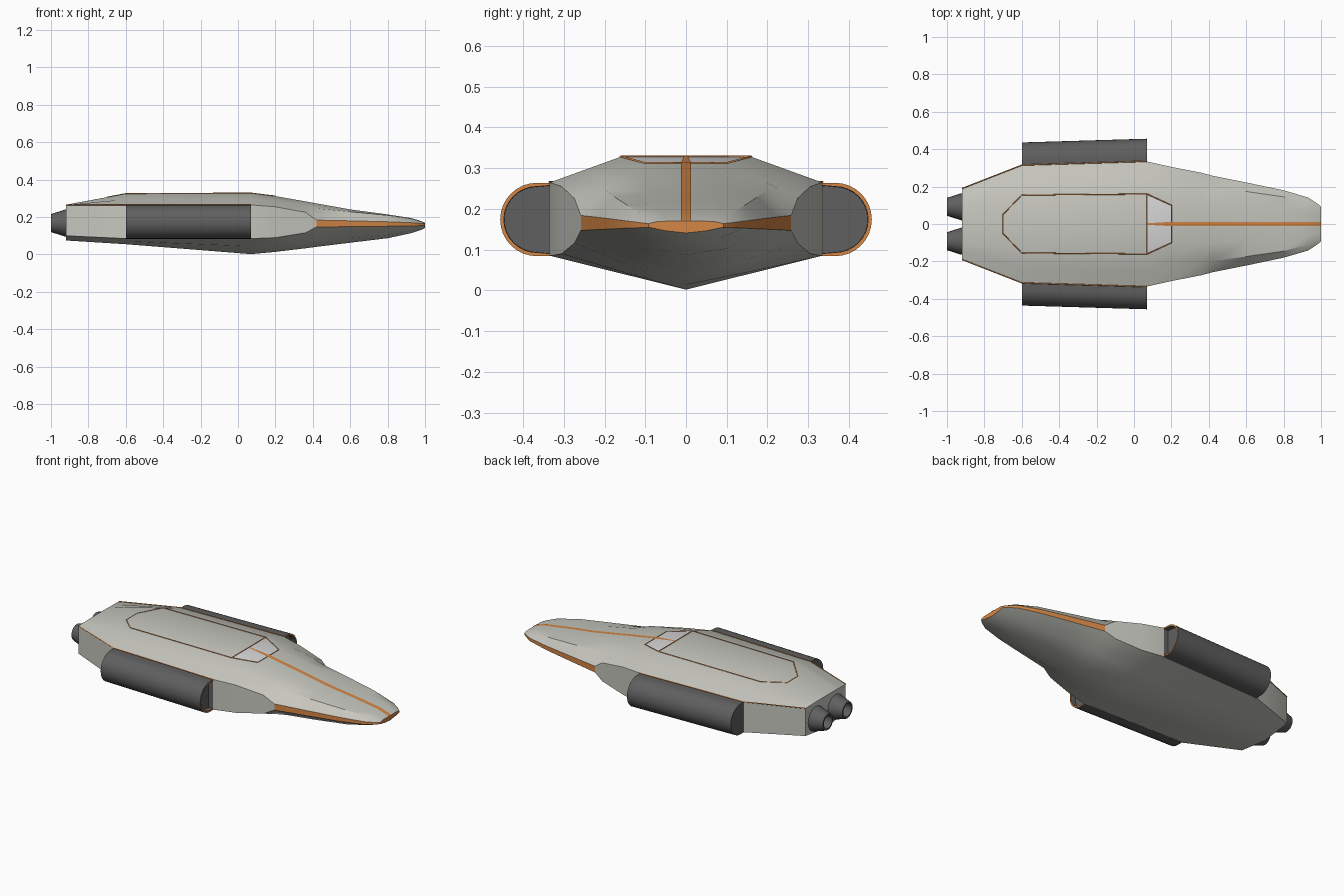
import bpy, bmesh, math

if "Cube" in bpy.data.objects:
    bpy.data.objects.remove(bpy.data.objects["Cube"])


def mat(name, rgb):
    m = bpy.data.materials.new(name)
    m.diffuse_color = (*rgb, 1)
    m.use_nodes = True
    m.node_tree.nodes["Principled BSDF"].inputs["Base Color"].default_value = m.diffuse_color
    return m


HULL = mat("hull_grey", (0.57, 0.57, 0.52))
DARK = mat("engine_dark", (0.115, 0.115, 0.115))
ORANGE = mat("orange_trim", (0.66, 0.24, 0.06))
GLASS = mat("canopy_pale", (0.68, 0.68, 0.69))


def finish(name, bm, mats, angle=28):
    me = bpy.data.meshes.new(name)
    bm.to_mesh(me)
    bm.free()
    ob = bpy.data.objects.new(name, me)
    bpy.context.collection.objects.link(ob)
    for m in mats:
        me.materials.append(m)
    bpy.ops.object.select_all(action='DESELECT')
    ob.select_set(True)
    bpy.context.view_layer.objects.active = ob
    bpy.ops.object.shade_smooth_by_angle(angle=math.radians(angle))
    return ob


def loft(bm, rings):
    """Closed loft with end caps; returns (side faces by ring, caps)."""
    vs = [[bm.verts.new(p) for p in r] for r in rings]
    n = len(vs[0])
    sides = [[bm.faces.new((a[i], a[(i + 1) % n], b[(i + 1) % n], b[i])) for i in range(n)]
             for a, b in zip(vs, vs[1:])]
    caps = [bm.faces.new(vs[0]), bm.faces.new(vs[-1])]
    bmesh.ops.recalc_face_normals(bm, faces=bm.faces)
    return sides, caps


# Hull stations: x, deck z, deck half width, side half width, side top z, side bottom z, keel z, bulge
ST = [(-0.92, .266, .10, .190, .264, .100, .075, 0),
      (-0.60, .325, .155, .315, .265, .085, .055, 0),
      (0.07, .328, .16, .334, .265, .085, .002, 0),
      (0.20, .312, .10, .305, .255, .090, .014, .006),
      (0.36, .284, .10, .274, .226, .116, .033, .010),
      (0.42, .273, .10, .258, .184, .147, .041, .018),
      (0.60, .241, .09, .222, .180, .149, .063, .018),
      (0.80, .214, .08, .180, .175, .151, .087, .015),
      (0.93, .194, .065, .142, .170, .153, .115, .008),
      (0.98, .178, .05, .110, .166, .154, .132, .004),
      (1.00, .170, .045, .092, .164, .155, .141, .002)]


def section(x, zt, yt, ys, zu, zl, zb, b):
    half = [(yt, zt), ((yt + ys) / 2 + b, (zt + zu) / 2 + b), (ys, zu), (ys, zl),
            (ys / 2 + b, (zl + zb) / 2 - b)]
    ring = [(0, zt)] + half + [(0, zb)] + [(-y, z) for y, z in reversed(half)]
    return [(x, y, z) for y, z in ring]


# Main hull, orange side bands and nose tip, pale canopy
bm = bmesh.new()
sides, caps = loft(bm, [section(*s) for s in ST])
for k, row in enumerate(sides):
    for i, f in enumerate(row):
        if k >= 5 and i in (3, 8):
            f.material_index = 1
        if k == 2 and i in (0, 11):
            f.material_index = 2
caps[1].material_index = 1
finish("hull", bm, [HULL, ORANGE, GLASS])

# Centre stripe along the nose
bm = bmesh.new()
pts = [(s[0], s[1] + .002, .012 if s[0] > .15 else .004) for s in ST[2:]]
rows = [(bm.verts.new((x, -w, z)), bm.verts.new((x, w, z))) for x, z, w in pts]
for a, b in zip(rows, rows[1:]):
    bm.faces.new((a[0], b[0], b[1], a[1]))
finish("nose_stripe", bm, [ORANGE])


# Thin orange seam lines
def seam(name, points, closed=False):
    cu = bpy.data.curves.new(name, 'CURVE')
    cu.dimensions = '3D'
    cu.bevel_depth = .003
    cu.bevel_resolution = 0
    sp = cu.splines.new('POLY')
    sp.points.add(len(points) - 1)
    for p, c in zip(sp.points, points):
        p.co = (*c, 1)
    sp.use_cyclic_u = closed
    cu.materials.append(ORANGE)
    bpy.context.collection.objects.link(bpy.data.objects.new(name, cu))


deck = [(-.70, .05, .306), (-.60, .155, .325), (.07, .16, .328), (.20, .10, .312)]
seam("deck_seam", deck + [(x, -y, z) for x, y, z in reversed(deck)], True)
seam("canopy_seam", [(.07, -.16, .328), (.07, .16, .328)])

for s, side in ((1, "left"), (-1, "right")):
    seam(side + "_shoulder_seam",
         [(-.92, s * .19, .265), (-.60, s * .315, .266), (.07, s * .335, .266)])

    # D-shaped side engine with orange intake rim
    def d_ring(x, shift):
        arc = [(.366 + .09 * math.cos(t), .174 + .09 * math.sin(t))
               for t in (math.pi * (k / 16 - .5) for k in range(17))]
        return [(x, s * (y - shift), z) for y, z in [(.328, .084)] + arc + [(.328, .264)]]

    bm = bmesh.new()
    _, caps = loft(bm, [d_ring(-.60, .02), d_ring(.07, 0)])
    front = caps[1]
    rim = bmesh.ops.inset_region(bm, faces=[front], thickness=.009)
    for f in rim["faces"]:
        f.material_index = 1
    bmesh.ops.inset_region(bm, faces=[front], thickness=.001, depth=-.03)
    finish(side + "_engine", bm, [DARK, ORANGE])

    # Rear exhaust nozzle, hollow cone
    bm = bmesh.new()
    rings = [[(x, s * .092 + r * math.cos(k * math.tau / 20), .168 + r * math.sin(k * math.tau / 20))
              for k in range(20)]
             for x, r in ((-.91, .072), (-.925, .072), (-1.0, .048), (-1.0, .039), (-.95, .036))]
    loft(bm, rings)
    finish(side + "_nozzle", bm, [DARK])
